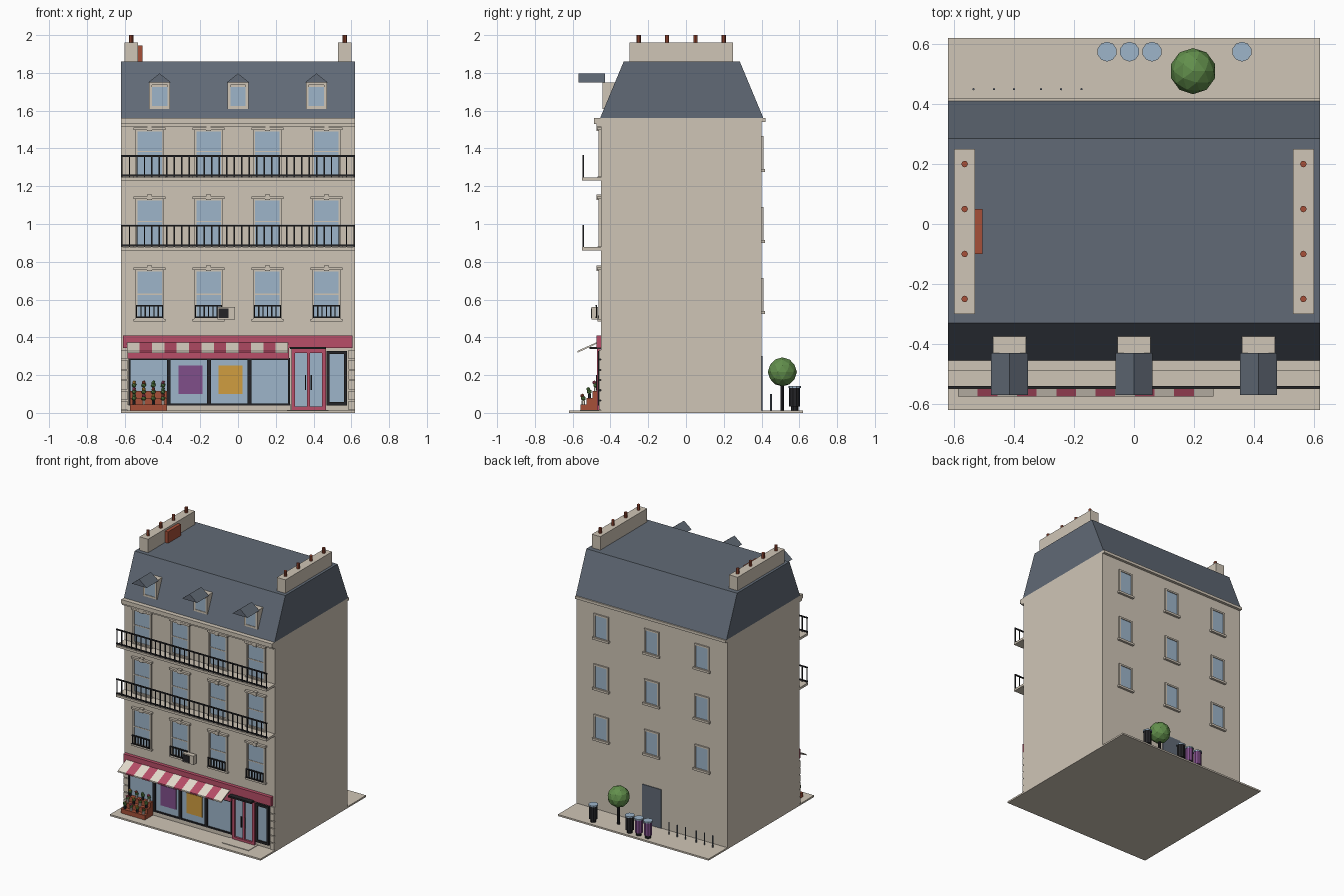
import bpy, bmesh, math
from mathutils import Matrix, Vector

if "Cube" in bpy.data.objects:
    bpy.data.objects.remove(bpy.data.objects["Cube"])


def lin(c):
    c /= 255
    return c / 12.92 if c <= 0.04045 else ((c + 0.055) / 1.055) ** 2.4


COLOURS = {
    "stone": (207, 197, 182), "slate": (97, 106, 118), "glass": (157, 181, 202),
    "iron_black": (36, 36, 39), "crimson": (184, 78, 104), "terracotta": (166, 80, 56),
    "purple": (128, 78, 138), "ochre": (208, 158, 64), "leaf_green": (98, 143, 76),
    "cream": (228, 219, 204)}
ORDER = list(COLOURS)
MATS = []
for n, rgb in COLOURS.items():
    m = bpy.data.materials.new(n)
    m.diffuse_color = (*[lin(c) for c in rgb], 1)
    m.use_nodes = True
    m.node_tree.nodes["Principled BSDF"].inputs["Base Color"].default_value = m.diffuse_color
    MATS.append(m)


class Part:
    """Collects simple solids into one named object."""
    def __init__(self, name):
        self.name, self.bm = name, bmesh.new()

    def paint(self, faces, mat):
        for f in faces:
            f.material_index = ORDER.index(mat)

    def prism(self, pts, axis, a, b, mat):
        # pts are (y, z) when axis is x, and (x, z) when axis is y
        place = (lambda p, t: (t, p[0], p[1])) if axis == "x" else (lambda p, t: (p[0], t, p[1]))
        r0 = [self.bm.verts.new(place(p, a)) for p in pts]
        r1 = [self.bm.verts.new(place(p, b)) for p in pts]
        fs = [self.bm.faces.new(r0), self.bm.faces.new(r1[::-1])]
        for i in range(len(pts)):
            j = (i + 1) % len(pts)
            fs.append(self.bm.faces.new((r0[j], r0[i], r1[i], r1[j])))
        self.paint(fs, mat)

    def box(self, x0, x1, y0, y1, z0, z1, mat):
        self.prism([(y0, z0), (y1, z0), (y1, z1), (y0, z1)], "x", x0, x1, mat)

    def frame(self, x0, x1, y0, y1, z0, z1, w, mat):
        self.box(x0, x0 + w, y0, y1, z0, z1, mat)
        self.box(x1 - w, x1, y0, y1, z0, z1, mat)
        self.box(x0 + w, x1 - w, y0, y1, z0, z0 + w, mat)
        self.box(x0 + w, x1 - w, y0, y1, z1 - w, z1, mat)

    def rod(self, x, y, z0, z1, r, mat, sides=8):
        g = bmesh.ops.create_cone(self.bm, cap_ends=True, segments=sides, radius1=r, radius2=r,
                                  depth=z1 - z0, matrix=Matrix.Translation((x, y, (z0 + z1) / 2)))
        self.paint({f for v in g["verts"] for f in v.link_faces}, mat)

    def ball(self, x, y, z, r, mat, sub=1):
        g = bmesh.ops.create_icosphere(self.bm, subdivisions=sub, radius=r,
                                       matrix=Matrix.Translation((x, y, z)))
        self.paint({f for v in g["verts"] for f in v.link_faces}, mat)

    def done(self):
        bmesh.ops.recalc_face_normals(self.bm, faces=self.bm.faces)
        me = bpy.data.meshes.new(self.name)
        for m in MATS:
            me.materials.append(m)
        self.bm.to_mesh(me)
        self.bm.free()
        bpy.context.collection.objects.link(bpy.data.objects.new(self.name, me))


W, F, B = 0.62, -0.45, 0.40      # half width, front wall, back wall

# Pavement and main block
p = Part("pavement")
p.box(-W, W, -0.62, 0.62, 0, 0.012, "stone")
p.box(0.26, 0.48, -0.56, F, 0.012, 0.016, "stone")
p.done()
p = Part("walls")
p.box(-W, W, F, B, 0.012, 1.56, "stone")
p.box(-W, W, -0.475, F, 1.515, 1.54, "stone")
p.box(-W, W, -0.488, F, 1.53, 1.56, "stone")
p.box(-W, W, B, 0.42, 1.54, 1.56, "stone")
for s in (-1, 1):                # corner blocks beside the shop
    for k in range(6):
        x0, x1 = sorted((s * W, s * 0.585))
        p.box(x0, x1, -0.46, F, 0.015 + k * 0.054, 0.063 + k * 0.054, "stone")
p.done()

# Mansard roof
p = Part("roof")
p.prism([(-0.455, 1.56), (0.41, 1.56), (0.285, 1.86), (-0.33, 1.86)], "x", -W, W, "slate")
p.done()

# Chimney stacks with pots
p = Part("chimneys")
for s in (-1, 1):
    x0, x1 = sorted((s * 0.53, s * 0.60))
    p.box(x0, x1, -0.30, 0.25, 1.855, 1.96, "stone")
    for y in (-0.25, -0.10, 0.05, 0.20):
        p.rod(s * 0.565, y, 1.955, 2.0, 0.011, "terracotta")
p.box(-0.53, -0.505, -0.10, 0.05, 1.855, 1.945, "terracotta")
p.done()

# Dormers
p = Part("dormers")
for x in (-0.415, 0, 0.415):
    p.box(x - 0.055, x + 0.055, -0.435, -0.375, 1.61, 1.75, "stone")
    p.box(x - 0.041, x + 0.041, -0.439, -0.435, 1.62, 1.725, "glass")
    p.frame(x - 0.055, x + 0.055, -0.443, -0.435, 1.61, 1.75, 0.014, "stone")
    p.prism([(x - 0.062, 1.748), (x + 0.062, 1.748), (x, 1.797)], "y", -0.57, -0.43, "slate")
p.done()

# Front windows, three floors of four
COLS = (-0.468, -0.156, 0.156, 0.468)
p = Part("front_windows")
for z0, z1 in ((0.495, 0.76), (0.88, 1.135), (1.25, 1.50)):
    for x in COLS:
        p.box(x - 0.066, x + 0.066, -0.455, F, z0, z1, "glass")
        p.frame(x - 0.076, x + 0.076, -0.462, F, z0, z1, 0.011, "stone")
        p.box(x - 0.065, x + 0.065, -0.458, F, z0 + 0.13, z0 + 0.137, "stone")
        p.box(x - 0.084, x + 0.084, -0.47, F, z1 - 0.003, z1 + 0.011, "stone")
        p.box(x - 0.013, x + 0.013, -0.474, F, z1 - 0.008, z1 + 0.02, "stone")
        p.box(x - 0.084, x + 0.084, -0.468, F, z0 - 0.01, z0 + 0.002, "stone")
p.done()

# Long balconies
p = Part("balconies")
for z in (0.86, 1.23):
    p.box(-W, W, -0.55, F, z, z + 0.017, "stone")
    for zr in (z + 0.022, z + 0.126):
        p.box(-W, W, -0.548, -0.54, zr, zr + 0.009, "iron_black")
    for k in range(32):
        x = -0.615 + 1.23 * k / 31
        p.box(x - 0.003, x + 0.003, -0.547, -0.541, z + 0.015, z + 0.13, "iron_black")
p.done()

# Small window guards on the first floor
p = Part("window_guards")
for x in COLS:
    for z in (0.503, 0.563):
        p.box(x - 0.072, x + 0.072, -0.478, -0.47, z, z + 0.008, "iron_black")
    for k in range(7):
        xb = x - 0.069 + 0.023 * k
        p.box(xb - 0.003, xb + 0.003, -0.477, -0.471, 0.503, 0.57, "iron_black")
p.done()

# Air conditioner
p = Part("air_conditioner")
p.box(-0.108, -0.015, -0.50, -0.465, 0.495, 0.56, "stone")
p.box(-0.102, -0.05, -0.504, -0.50, 0.502, 0.553, "iron_black")
p.box(-0.10, -0.025, -0.465, F, 0.50, 0.515, "iron_black")
p.done()

# Shopfront
p = Part("shopfront")
p.box(-0.61, 0.605, -0.475, F, 0.343, 0.41, "crimson")
p.box(-0.585, 0.27, -0.47, F, 0.288, 0.343, "crimson")
p.box(-0.585, 0.28, -0.462, F, 0.012, 0.045, "stone")
for k in range(4):
    x0 = -0.58 + 0.2135 * k
    p.box(x0, x0 + 0.2135, -0.455, F, 0.045, 0.29, "glass")
    p.frame(x0, x0 + 0.2135, -0.465, F, 0.04, 0.29, 0.01, "iron_black")
p.box(0.47, 0.575, -0.455, F, 0.045, 0.325, "glass")
p.frame(0.468, 0.577, -0.465, F, 0.04, 0.328, 0.017, "iron_black")
p.box(-0.315, -0.188, -0.459, -0.455, 0.10, 0.25, "purple")
p.box(-0.103, 0.025, -0.459, -0.455, 0.10, 0.25, "ochre")
p.done()

# Double door with canopy
p = Part("shop_door")
p.box(0.285, 0.465, -0.458, F, 0.016, 0.335, "glass")
p.frame(0.282, 0.465, -0.472, F, 0.014, 0.338, 0.02, "crimson")
p.box(0.364, 0.382, -0.468, F, 0.03, 0.32, "crimson")
for x in (0.358, 0.388):
    p.box(x - 0.003, x + 0.003, -0.476, -0.468, 0.12, 0.20, "iron_black")
p.box(0.275, 0.465, -0.512, F, 0.338, 0.35, "iron_black")
p.done()

# Striped awning
p = Part("awning")
sw = 0.852 / 13
for k in range(13):
    p.prism([(-0.46, 0.372), (-0.46, 0.38), (-0.575, 0.328), (-0.575, 0.318)], "x",
            -0.587 + k * sw, -0.587 + (k + 1) * sw, "crimson" if k % 2 else "cream")
p.done()

# Stepped flower stand
p = Part("flower_stand")
blooms = ("leaf_green", "crimson", "ochre", "terracotta")
for r, (y, z) in enumerate(((-0.543, 0.045), (-0.511, 0.08), (-0.479, 0.115))):
    p.box(-0.572, -0.375, y - 0.016, y + 0.016, 0.012, z, "terracotta")
    for c in range(4):
        x = -0.55 + 0.051 * c
        p.rod(x, y, z, z + 0.02, 0.009, "cream" if (r + c) % 2 else "iron_black", 6)
        p.ball(x, y, z + 0.032, 0.014, "leaf_green")
        p.ball(x, y - 0.006, z + 0.046, 0.011, blooms[(r + c) % 4])
p.done()

# Back windows and door
p = Part("back_windows")
for z in (0.53, 0.905, 1.28):
    for x in (-0.415, 0, 0.415):
        p.box(x - 0.05, x + 0.05, B, 0.404, z, z + 0.18, "glass")
        p.frame(x - 0.06, x + 0.06, B, 0.41, z, z + 0.185, 0.012, "stone")
        p.box(x - 0.068, x + 0.068, B, 0.417, z - 0.006, z + 0.01, "stone")
p.done()
p = Part("back_door")
p.box(-0.078, 0.078, B, 0.405, 0.012, 0.30, "slate")
p.done()

# Bins, bollards and tree behind the house
p = Part("bins")
for x, col in ((-0.09, "purple"), (-0.015, "purple"), (0.06, "iron_black"), (0.36, "iron_black")):
    p.rod(x, 0.575, 0.012, 0.04, 0.02, "iron_black", 10)
    p.rod(x, 0.575, 0.035, 0.132, 0.029, col, 10)
    p.rod(x, 0.575, 0.132, 0.142, 0.033, "glass", 10)
p.done()
p = Part("bollards")
for x in (-0.535, -0.467, -0.40, -0.31, -0.243, -0.175):
    p.rod(x, 0.45, 0.012, 0.10, 0.004, "slate", 6)
p.done()
p = Part("tree")
p.rod(0.197, 0.51, 0.012, 0.16, 0.01, "iron_black")
p.ball(0.197, 0.51, 0.217, 0.077, "leaf_green", 2)
p.done()
